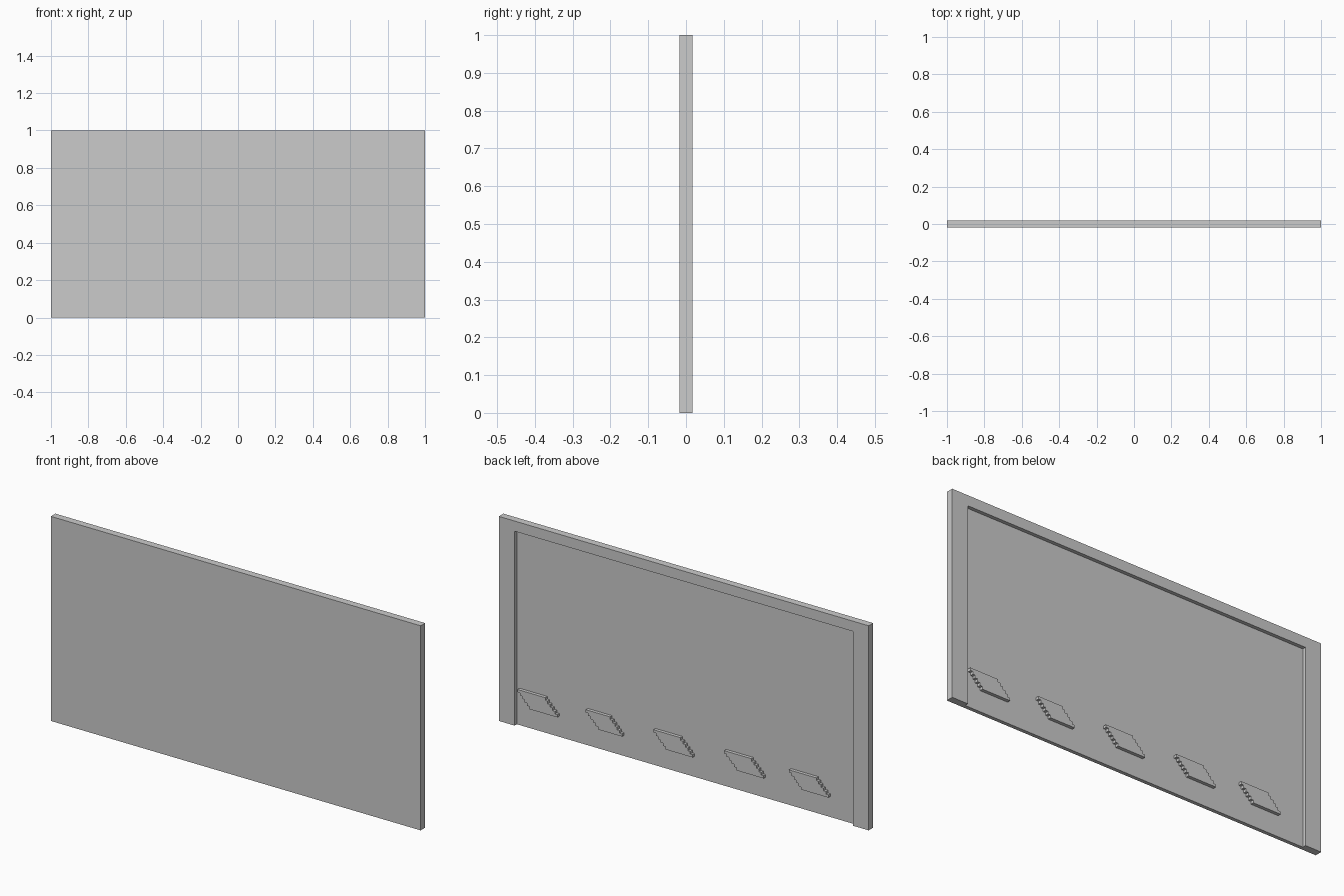
import bpy, bmesh

if "Cube" in bpy.data.objects:
    bpy.data.objects.remove(bpy.data.objects["Cube"])

W, H, T = 1.0, 1.0, 0.0175        # half width, height, half thickness
INNER_X, INNER_Z = 0.915, 0.95    # recess edges


def prism(name, outline, y0, y1):
    """Extrude an outline of (x, z) points from y0 to y1."""
    bm = bmesh.new()
    face = bm.faces.new([bm.verts.new((x, y0, z)) for x, z in outline])
    ext = bmesh.ops.extrude_face_region(bm, geom=[face], use_keep_orig=True)
    verts = [v for v in ext["geom"] if isinstance(v, bmesh.types.BMVert)]
    bmesh.ops.translate(bm, verts=verts, vec=(0, y1 - y0, 0))
    bmesh.ops.recalc_face_normals(bm, faces=bm.faces)
    mesh = bpy.data.meshes.new(name)
    bm.to_mesh(mesh)
    bm.free()
    obj = bpy.data.objects.new(name, mesh)
    bpy.context.collection.objects.link(obj)
    return obj


def rect(x0, x1, z0, z1):
    return [(x0, z0), (x1, z0), (x1, z1), (x0, z1)]


# Panel with a shallow recess in the back, open at the bottom
panel = prism("panel", rect(-W, W, 0, H), -T, T)
cutter = prism("recess_cutter", rect(-INNER_X, INNER_X, -0.1, INNER_Z), 0, 0.1)
cutter.hide_render = True
mod = panel.modifiers.new("recess", "BOOLEAN")
mod.operation = "DIFFERENCE"
mod.object = cutter
mod.solver = "EXACT"
bpy.context.view_layer.objects.active = panel
bpy.ops.object.modifier_apply(modifier=mod.name)
bpy.data.objects.remove(cutter)

# Raised slanted bars with stepped ends, in a row near the bottom
STEPS, SHIFT, TOP, BOTTOM = 6, 0.013, 0.18, 0.101
step_h = (TOP - BOTTOM) / STEPS


def stepped_side(x):
    """Staircase from the top down, moving toward -x."""
    pts = []
    for i in range(STEPS):
        pts.append((x - i * SHIFT, TOP - i * step_h))
        pts.append((x - i * SHIFT, TOP - (i + 1) * step_h))
    return pts


bars = [(0.900, 0.150), (0.531, 0.131), (0.165, 0.147), (-0.218, 0.148), (-0.568, 0.148)]
for i, (x, width) in enumerate(bars):
    outline = stepped_side(x) + stepped_side(x - width)[::-1]
    prism(f"stepped_bar_{i + 1}", outline, 0, 0.016)
